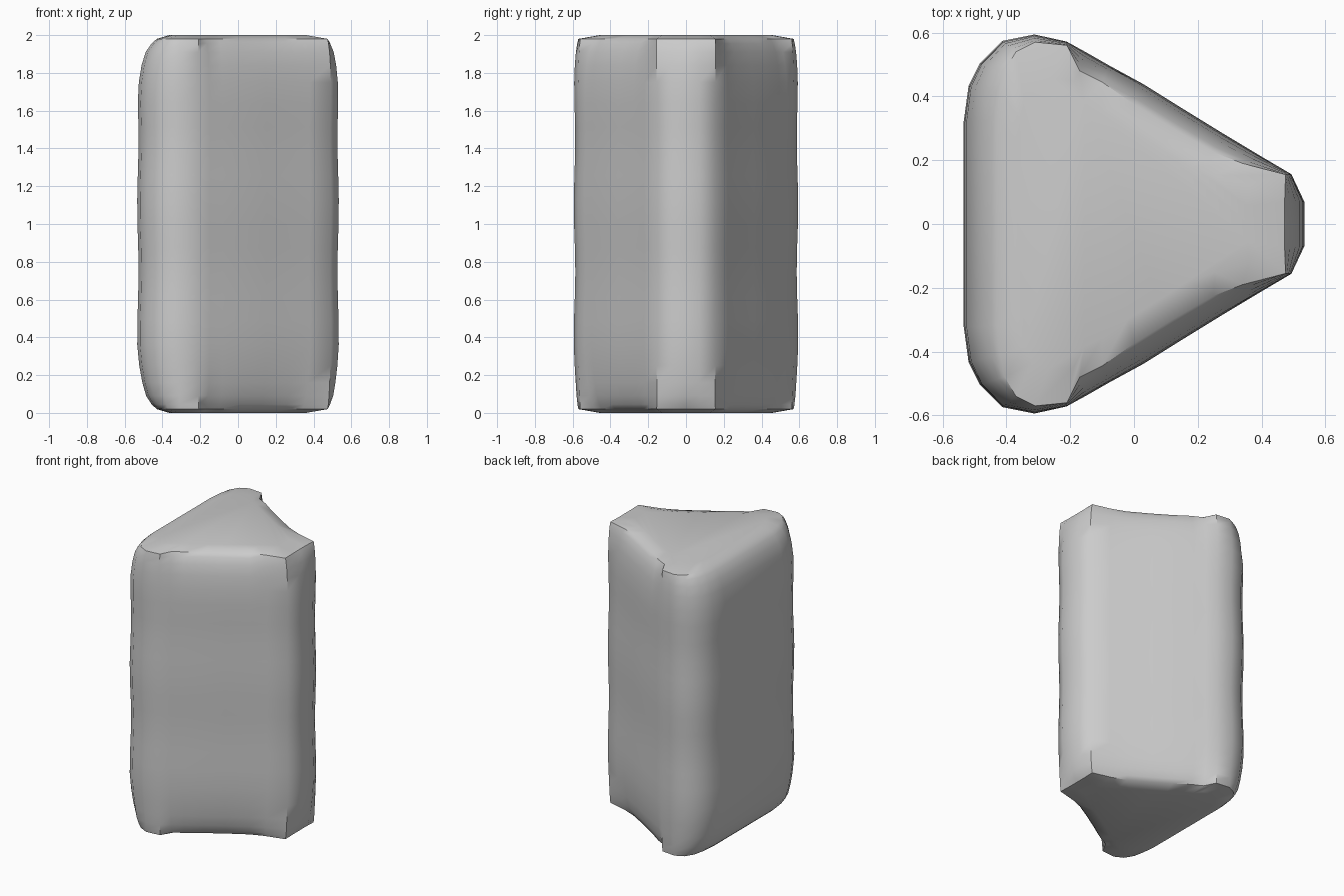
import bpy, bmesh, math

if "Cube" in bpy.data.objects:
    bpy.data.objects.remove(bpy.data.objects["Cube"])

# Cross-section, one half (y >= 0): full outline at mid height, and outline at the ends
full = [(0.53, 0.0), (0.53, 0.07), (0.49, 0.155), (0.38, 0.22), (0.28, 0.28),
        (0.15, 0.36), (0.03, 0.435), (-0.08, 0.495), (-0.15, 0.535), (-0.21, 0.568),
        (-0.31, 0.59), (-0.41, 0.57), (-0.48, 0.50), (-0.515, 0.43), (-0.53, 0.32), (-0.53, 0.0)]
ends = [(0.472, 0.0), (0.472, 0.07), (0.475, 0.155), (0.34, 0.19), (0.25, 0.225),
        (0.12, 0.30), (0.0, 0.375), (-0.10, 0.445), (-0.17, 0.48), (-0.21, 0.56),
        (-0.31, 0.57), (-0.37, 0.54), (-0.405, 0.48), (-0.42, 0.41), (-0.43, 0.32), (-0.43, 0.0)]


def mirrored(half):
    return half + [(x, -y) for x, y in reversed(half[1:-1])]


full, ends = mirrored(full), mirrored(ends)

# Height and softness of each ring: 0 = full outline, 1 = end outline
lower = [(0.02, 1.0), (0.045, 0.72), (0.09, 0.42), (0.16, 0.22), (0.25, 0.08), (0.36, 0.0)]
middle = [(0.36 + 0.128 * i, 0.0) for i in range(1, 10)]
upper = [(2.0 - z, w) for z, w in reversed(lower)]

bm = bmesh.new()
rings = []
for z, w in lower + middle + upper:
    wave = 1 + 0.007 * math.cos(4 * math.pi * (z - 0.4) / 0.7 / 2)  # worn, wavy sides
    k = 1 + (wave - 1) * (1 - w)
    rings.append([bm.verts.new(((a[0] + (b[0] - a[0]) * w) * k,
                                (a[1] + (b[1] - a[1]) * w) * k, z))
                  for a, b in zip(full, ends)])


# Slightly crowned caps
def crown(z):
    return [bm.verts.new((x * 0.8 - 0.02, y * 0.8, z)) for x, y in ends]


rings = [crown(0.0)] + rings + [crown(2.0)]
n = len(full)
for r0, r1 in zip(rings, rings[1:]):
    for i in range(n):
        j = (i + 1) % n
        bm.faces.new((r0[i], r0[j], r1[j], r1[i]))
bm.faces.new(rings[-1])
bm.faces.new(rings[0][::-1])
bmesh.ops.recalc_face_normals(bm, faces=bm.faces)

mesh = bpy.data.meshes.new("triangular_block")
bm.to_mesh(mesh)
bm.free()
block = bpy.data.objects.new("triangular_block", mesh)
bpy.context.collection.objects.link(block)
bpy.context.view_layer.objects.active = block
block.select_set(True)
bpy.ops.object.shade_smooth_by_angle(angle=math.radians(40))
